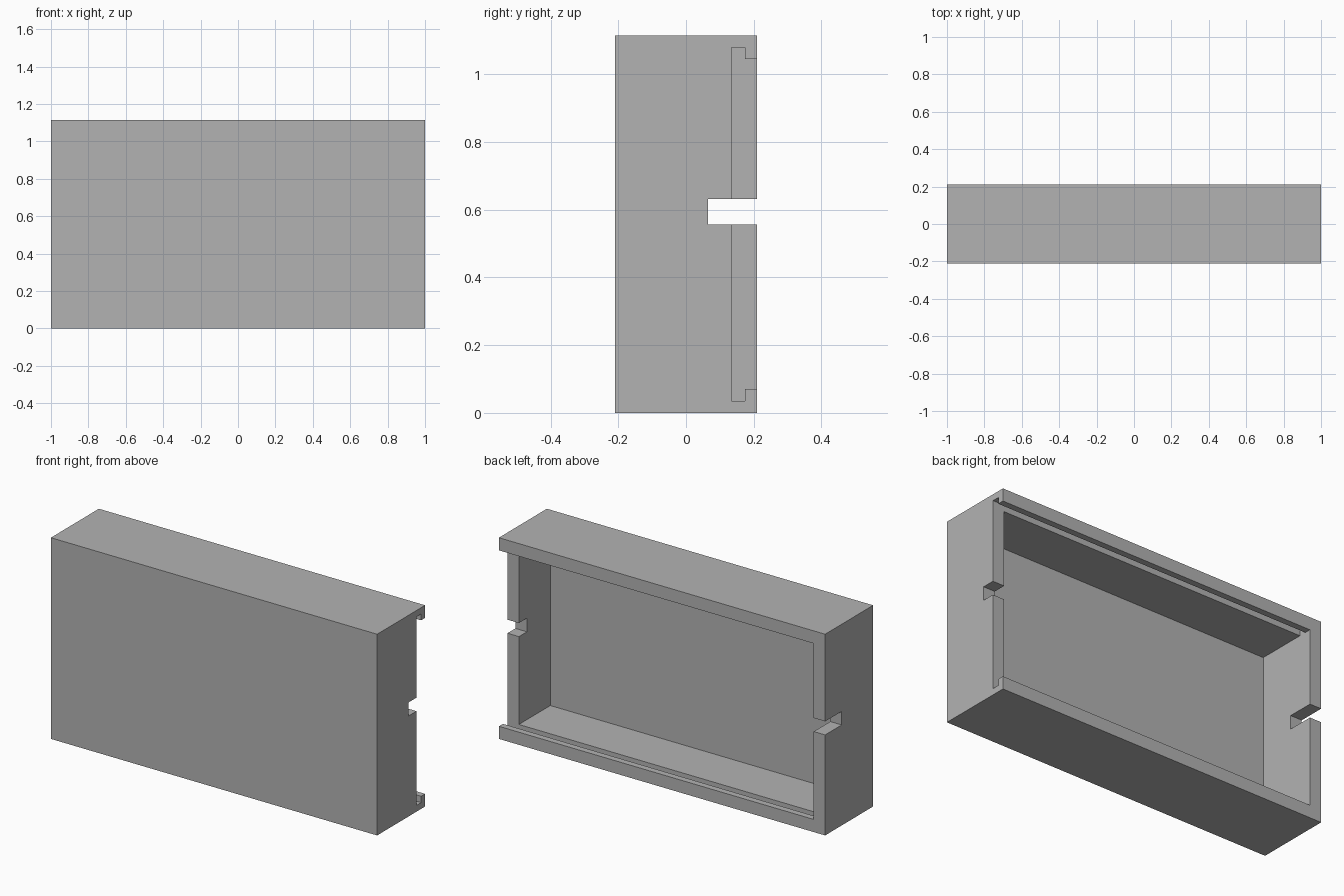
import bpy
import bmesh

# Remove the default cube only
cube = bpy.data.objects.get("Cube")
if cube:
    bpy.data.objects.remove(cube, do_unlink=True)

# Overall size and wall thickness
W, D, H = 1.0, 0.21, 1.115
WALL = 0.07
OUT = 0.1  # how far cutters poke outside

grey = bpy.data.materials.new("plain grey")
grey.use_nodes = True
colour = (0.45, 0.45, 0.45, 1)
grey.diffuse_color = colour
grey.node_tree.nodes["Principled BSDF"].inputs["Base Color"].default_value = colour


def box(name, x, y, z):
    """Box spanning the given (min, max) ranges."""
    bm = bmesh.new()
    bmesh.ops.create_cube(bm, size=1)
    for v in bm.verts:
        v.co = [r[0] if c < 0 else r[1] for c, r in zip(v.co, (x, y, z))]
    mesh = bpy.data.meshes.new(name)
    bm.to_mesh(mesh)
    bm.free()
    mesh.materials.append(grey)
    obj = bpy.data.objects.new(name, mesh)
    bpy.context.collection.objects.link(obj)
    return obj


# Solid case block
case = box("sliding_lid_case", (-W, W), (-D, D), (0, H))

back = D + OUT
inner = W - WALL
cutters = [
    # Main cavity, open at the back
    box("cavity_cutter", (-inner, inner), (-D + WALL, back), (WALL, H - WALL)),
    # Lid channel, undercut behind the lips and open at the +x end
    box("lid_groove_cutter", (-inner, W + OUT), (0.135, 0.175), (0.035, H - 0.035)),
    # Gap between the lips
    box("lid_opening_cutter", (-inner, W + OUT), (0.155, back), (WALL, H - WALL)),
    # Notch through both end walls
    box("end_notch_cutter", (-W - OUT, W + OUT), (0.065, back), (0.557, 0.632)),
]

for cutter in cutters:
    mod = case.modifiers.new(cutter.name, "BOOLEAN")
    mod.operation = "DIFFERENCE"
    mod.solver = "EXACT"
    mod.object = cutter

# Bake the cuts and drop the cutters
depsgraph = bpy.context.evaluated_depsgraph_get()
result = bpy.data.meshes.new_from_object(case.evaluated_get(depsgraph))
case.modifiers.clear()
case.data = result
case.data.materials.clear()
case.data.materials.append(grey)
for cutter in cutters:
    bpy.data.objects.remove(cutter, do_unlink=True)
for face in case.data.polygons:
    face.material_index = 0
    face.use_smooth = False
